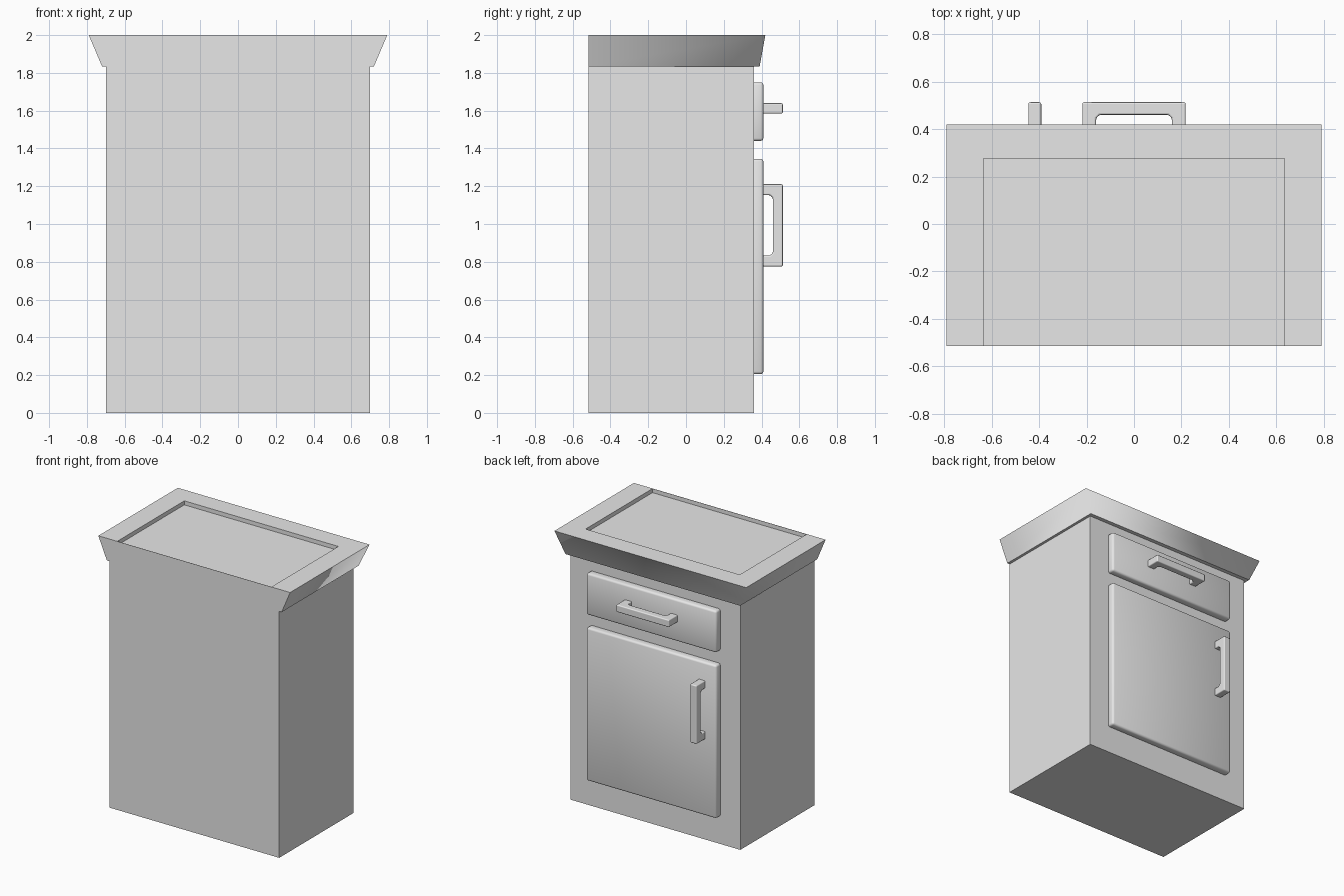
import bpy, bmesh
from mathutils import Vector

cube = bpy.data.objects.get("Cube")
if cube:
    bpy.data.objects.remove(cube, do_unlink=True)

# Single plain grey finish
grey = bpy.data.materials.new("plain_grey")
grey.use_nodes = True
grey.diffuse_color = (0.8, 0.8, 0.8, 1)
bsdf = next(n for n in grey.node_tree.nodes if n.type == 'BSDF_PRINCIPLED')
bsdf.inputs["Base Color"].default_value = (0.8, 0.8, 0.8, 1)

BACK, FRONT, DOOR_FACE = -0.515, 0.36, 0.41


def finish(name, bm):
    bmesh.ops.recalc_face_normals(bm, faces=bm.faces)
    mesh = bpy.data.meshes.new(name)
    bm.to_mesh(mesh)
    bm.free()
    mesh.materials.append(grey)
    obj = bpy.data.objects.new(name, mesh)
    bpy.context.collection.objects.link(obj)
    return obj


def box(name, lo, hi):
    lo, hi = Vector(lo), Vector(hi)
    bm = bmesh.new()
    bmesh.ops.create_cube(bm, size=1)
    for v in bm.verts:
        v.co = (lo + hi) / 2 + v.co * (hi - lo)
    return finish(name, bm)


def soften(obj, width, segments):
    bevel = obj.modifiers.new("rounded_edges", 'BEVEL')
    bevel.width = width
    bevel.segments = segments
    obj.data.shade_smooth()


# Carcass
box("cabinet_body", (-0.7, BACK, 0), (0.7, FRONT, 1.835))


# Flared worktop, lofted from rectangles: underside, rim, tray edge, tray floor
def worktop():
    bm = bmesh.new()
    rings = []
    for half, back, front, z in ((0.72, BACK, 0.39, 1.835),
                                 (0.79, BACK, 0.42, 2.0),
                                 (0.635, BACK + 0.002, 0.275, 2.0),
                                 (0.635, BACK + 0.002, 0.275, 1.97)):
        corners = ((-half, back), (half, back), (half, front), (-half, front))
        rings.append([bm.verts.new((x, y, z)) for x, y in corners])
    for level, (a, b) in enumerate(zip(rings, rings[1:])):
        for i in range(4):
            j = (i + 1) % 4
            face = bm.faces.new((a[i], a[j], b[j], b[i]))
            # The flared sides blend into each other; the back stays flat
            face.smooth = level == 0 and i > 0
    bm.faces.new(rings[0])
    bm.faces.new(rings[-1])
    finish("worktop", bm)


worktop()

# Door and drawer panels with softly rounded edges
for name, low, high in (("drawer_front", 1.44, 1.75), ("door", 0.205, 1.345)):
    panel = box(name, (-0.535, FRONT - 0.02, low), (0.535, DOOR_FACE, high))
    soften(panel, 0.014, 2)


# U-shaped pull: profile across its length, extruded to its width
def handle(name, centre, upright):
    length, bar, width, cut = 0.218, 0.058, 0.055, 0.015
    inner, base, reach = length - bar, DOOR_FACE - 0.005, 0.513
    under = reach - 0.053
    half = [(length, base), (length, reach), (-length, reach), (-length, base),
            (-inner, base), (-inner, under - cut), (-inner + cut, under),
            (inner - cut, under), (inner, under - cut), (inner, base)]
    bm = bmesh.new()
    verts = []
    for u, y in half:
        co = (-width / 2, y, u) if upright else (u, y, -width / 2)
        verts.append(bm.verts.new(Vector(co) + Vector(centre)))
    face = bm.faces.new(verts)
    side = bmesh.ops.extrude_face_region(bm, geom=[face])
    move = Vector((width, 0, 0)) if upright else Vector((0, 0, width))
    bmesh.ops.translate(bm, vec=move, verts=[
        g for g in side["geom"] if isinstance(g, bmesh.types.BMVert)])
    pull = finish(name, bm)
    soften(pull, 0.008, 2)
    pull.modifiers["rounded_edges"].harden_normals = True


handle("drawer_handle", (0, 0, 1.612), False)
handle("door_handle", (-0.418, 0, 0.993), True)
